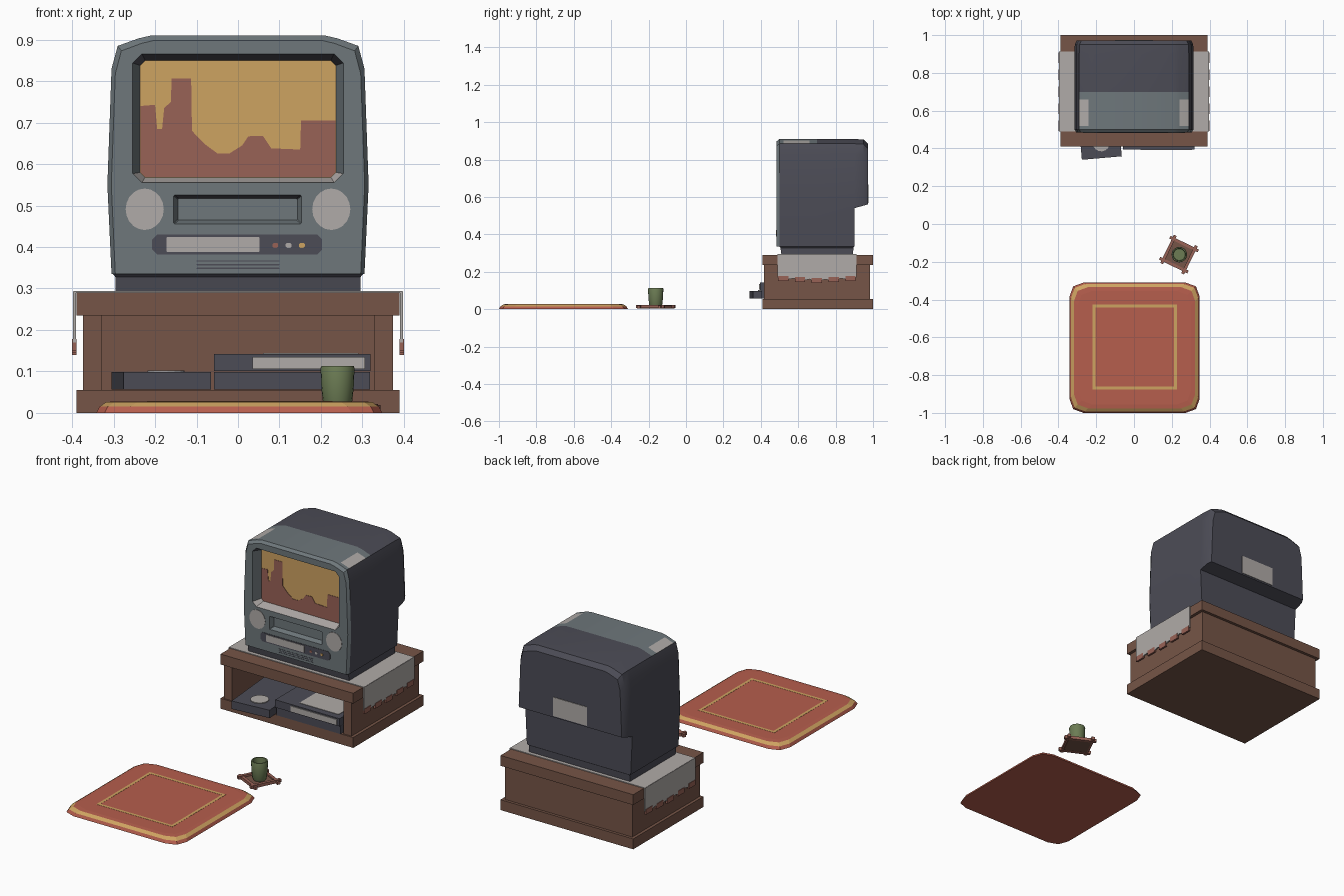
import bpy, bmesh, math
from mathutils import Matrix, Vector

if "Cube" in bpy.data.objects:
    bpy.data.objects.remove(bpy.data.objects["Cube"])


def material(name, r, g, b):
    m = bpy.data.materials.new(name)
    lin = [((c / 255 + 0.055) / 1.055) ** 2.4 for c in (r, g, b)]
    m.diffuse_color = (*lin, 1)
    m.use_nodes = True
    m.node_tree.nodes["Principled BSDF"].inputs["Base Color"].default_value = m.diffuse_color
    return m


WOOD = material("brown wood", 118, 85, 71)
DARK = material("dark plastic", 76, 76, 86)
GREY = material("grey plastic", 110, 119, 123)
LIGHT = material("pale grey", 176, 171, 168)
YELLOW = material("ochre yellow", 206, 163, 97)
MAUVE = material("dusty brown", 152, 98, 86)
RED = material("brick red", 182, 94, 77)
GREEN = material("moss green", 108, 124, 84)


def finish(name, bm, mats, rule=None):
    bmesh.ops.remove_doubles(bm, verts=bm.verts[:], dist=1e-5)
    bmesh.ops.recalc_face_normals(bm, faces=bm.faces[:])
    bm.normal_update()
    if rule:
        for f in bm.faces:
            f.material_index = rule(f.calc_center_median(), f.normal)
    me = bpy.data.meshes.new(name)
    bm.to_mesh(me)
    bm.free()
    for m in mats:
        me.materials.append(m)
    ob = bpy.data.objects.new(name, me)
    bpy.context.collection.objects.link(ob)
    return ob


def loft(name, rings, mats, rule=None):
    """Skin a stack of equal-length closed rings and cap both ends."""
    bm = bmesh.new()
    vs = [[bm.verts.new(p) for p in ring] for ring in rings]
    n = len(vs[0])
    for a, b in zip(vs, vs[1:]):
        for i in range(n):
            bm.faces.new((a[i], a[(i + 1) % n], b[(i + 1) % n], b[i]))
    bm.faces.new(vs[0])
    bm.faces.new(vs[-1])
    return finish(name, bm, mats, rule)


def box(name, x0, x1, y0, y1, z0, z1, mat):
    bm = bmesh.new()
    bmesh.ops.create_cube(bm, size=1)
    bm.transform(Matrix.Translation(((x0 + x1) / 2, (y0 + y1) / 2, (z0 + z1) / 2))
                 @ Matrix.Diagonal((x1 - x0, y1 - y0, z1 - z0, 1)))
    return finish(name, bm, [mat])


def plate(name, pts, y, mat, t=0.004):
    """Flat xz outline standing out by t in front of the plane y."""
    return loft(name, [[(x, y - t, z) for x, z in pts],
                       [(x, y + 0.002, z) for x, z in pts]], [mat])


def octagon(x0, x1, z0, z1, c):
    return [(x0 + c, z0), (x1 - c, z0), (x1, z0 + c), (x1, z1 - c),
            (x1 - c, z1), (x0 + c, z1), (x0, z1 - c), (x0, z0 + c)]


def circle(cx, cy, rx, ry, n):
    return [(cx + rx * math.cos(2 * math.pi * i / n),
             cy + ry * math.sin(2 * math.pi * i / n)) for i in range(n)]


# Wooden stand, open at the front
box("stand_bottom", -0.39, 0.39, 0.41, 1.0, 0, 0.055, WOOD)
box("stand_top", -0.39, 0.39, 0.41, 1.0, 0.235, 0.29, WOOD)
box("stand_back", -0.33, 0.33, 0.95, 0.985, 0.055, 0.235, WOOD)
for s, side in ((-1, "left"), (1, "right")):
    x = sorted((s * 0.328, s * 0.374))
    box("stand_side_" + side, *x, 0.418, 0.985, 0.055, 0.235, WOOD)

# Cloth runner with hanging ends and a patterned hem
box("cloth_top", -0.397, 0.397, 0.49, 0.912, 0.289, 0.294, LIGHT)
for s, side in ((-1, "left"), (1, "right")):
    hem = [(0.49 + 0.422 * i / 20,
            0.152 + 0.012 * abs(i - 10) / 10 + (0.006 if i % 4 == 0 else 0))
           for i in range(21)]
    outline = [(0.49, 0.293)] + hem + [(0.912, 0.293)]
    loft("cloth_end_" + side,
         [[(s * xx, y, z) for y, z in outline] for xx in (0.391, 0.398)], [LIGHT])
    for i in range(5):
        y = 0.521 + 0.09 * i
        drop = 0.010 * abs(i - 2) / 2
        x = sorted((s * 0.390, s * 0.400))
        box(f"cloth_hem_{side}_{i}", *x, y - 0.029, y + 0.026,
            0.140 + drop, 0.168 + drop, MAUVE)

# Television cabinet lofted from front to back
HALF = [(0.305, 0.335), (0.315, 0.55), (0.305, 0.83),
        (0.29, 0.885), (0.24, 0.903), (0.21, 0.91)]


def section(y, sx=1.0, drop=0.0, zb=None):
    h = list(HALF)
    if zb:
        h[0], h[1] = (0.3145, zb), (0.315, zb + 0.01)
    h = [(x * sx, z - (drop if z > 0.8 else 0)) for x, z in h]
    return [(x, y, z) for x, z in h] + [(-x, y, z) for x, z in reversed(h)]


def cabinet_colour(c, n):
    if n.y < -0.35:
        return 1
    if c.y < 0.70 and n.z > 0.3:
        return 2 if 0.24 < abs(c.x) < 0.30 and 0.52 < c.y < 0.66 else 1
    return 0


CAB = [DARK, GREY, LIGHT, YELLOW]
F = 0.485
cabinet = loft("television_cabinet",
               [section(F, 0.97, 0.012), section(0.50), section(0.52), section(0.66),
                section(0.70), section(0.90), section(0.90, zb=0.54),
                section(0.95, 0.995, 0.003, 0.554), section(0.972, 0.96, 0.025, 0.56)],
               CAB, cabinet_colour)


def cut(target, name, outer, inner, depth, rule):
    """Sink a tapered recess into the front face."""
    # widen the mouth slightly where the cutter leaves the face
    rings = [[(x, F - 0.01, z) for x, z in outer], [(x, F, z) for x, z in outer],
             [(x, F + depth, z) for x, z in inner]]
    tool = loft(name, rings, CAB, rule)
    tool.hide_render = True
    mod = target.modifiers.new("recess", "BOOLEAN")
    mod.operation, mod.solver, mod.object = "DIFFERENCE", "EXACT", tool
    dg = bpy.context.evaluated_depsgraph_get()
    me = bpy.data.meshes.new_from_object(target.evaluated_get(dg))
    target.modifiers.clear()
    target.data = me
    bpy.data.objects.remove(tool)


def screen_colour(c, n):
    if n.y > 0.9:
        return 3
    return 2 if n.z < -0.6 else (0 if n.z > 0.6 else 1)


cut(cabinet, "screen_cutter", octagon(-0.254, 0.254, 0.555, 0.866, 0.022),
    octagon(-0.236, 0.236, 0.568, 0.85, 0.012), 0.05, screen_colour)
cut(cabinet, "slot_cutter", octagon(-0.155, 0.153, 0.456, 0.525, 0.002),
    octagon(-0.145, 0.143, 0.465, 0.517, 0.002), 0.025,
    lambda c, n: 0 if n.z > 0.6 else 1)

# Skyline picture on the screen
skyline = [(-0.235, 0.74), (-0.2, 0.743), (-0.195, 0.685), (-0.183, 0.685),
           (-0.178, 0.735), (-0.162, 0.75), (-0.16, 0.806), (-0.113, 0.806),
           (-0.111, 0.68), (-0.08, 0.648), (-0.05, 0.626), (-0.02, 0.626),
           (0.01, 0.645), (0.025, 0.667), (0.06, 0.668), (0.08, 0.638),
           (0.15, 0.635), (0.152, 0.705), (0.235, 0.705), (0.235, 0.58),
           (0.224, 0.569), (-0.224, 0.569), (-0.235, 0.58)]
plate("screen_skyline", skyline, F + 0.05, MAUVE, 0.002)

# Front panel details
for s, side in ((-1, "left"), (1, "right")):
    plate("speaker_" + side, circle(s * 0.225, 0.491, 0.046, 0.05, 20), F, LIGHT, 0.002)
plate("control_strip", octagon(-0.207, 0.203, 0.382, 0.43, 0.012), F, DARK, 0.002)
plate("control_dial", octagon(-0.173, 0.052, 0.388, 0.424, 0.002), F, LIGHT, 0.004)
for i, (x, m) in enumerate(((0.09, MAUVE), (0.122, LIGHT), (0.154, YELLOW))):
    plate(f"button_{i}", octagon(x - 0.007, x + 0.007, 0.398, 0.410, 0.003), F, m, 0.004)
for i in range(3):
    z = 0.347 + 0.009 * i
    plate(f"vent_{i}", octagon(-0.1, 0.1, z, z + 0.003, 0.001), F, DARK, 0.001)

# Rear label and tapered foot
box("rear_label", -0.1, 0.1, 0.966, 0.975, 0.568, 0.668, LIGHT)
loft("television_foot",
     [[(-x, a, z), (x, a, z), (x, b, z), (-x, b, z)] for x, a, b, z in
      ((0.296, 0.51, 0.893, 0.292), (0.296, 0.505, 0.895, 0.328),
       (0.303, 0.496, 0.9, 0.337))], [DARK])

# Boxes on the shelf
box("shelf_box_lower", -0.058, 0.318, 0.405, 0.75, 0.056, 0.099, DARK)
box("shelf_box_upper", -0.058, 0.32, 0.395, 0.74, 0.101, 0.142, DARK)
box("shelf_box_label", 0.035, 0.306, 0.391, 0.397, 0.106, 0.135, LIGHT)
box("shelf_box_top_label", 0.06, 0.29, 0.43, 0.66, 0.141, 0.144, LIGHT)
console = box("shelf_console", 0, 0.212, 0, 0.34, 0, 0.042, DARK)
disc = loft("shelf_console_disc",
            [[(x, y, z) for x, y in circle(0.11, 0.08, 0.045, 0.045, 16)]
             for z in (0.041, 0.046)], [LIGHT])
for o in (console, disc):
    o.location = (-0.276, 0.34, 0.056)
    o.rotation_euler.z = math.radians(5)


# Floor cushion with piping
def pad(h, z, cx=0.003, cy=-0.655):
    q = [(h, h - 0.075), (h - 0.02, h - 0.02), (h - 0.075, h)]
    pts = []
    for k in range(4):
        for x, y in q:
            for _ in range(k):
                x, y = -y, x
            pts.append((cx + x, cy + y, z))
    return pts


loft("cushion", [pad(0.345, 0), pad(0.337, 0.015), pad(0.321, 0.026), pad(0.30, 0.028)],
     [RED, YELLOW], lambda c, n: 1 if 0.017 < c.z < 0.0255 else 0)
for i, (x0, x1, y0, y1) in enumerate(((-0.22, 0.228, -0.875, -0.86), (-0.22, 0.228, -0.442, -0.427),
                                      (-0.22, -0.205, -0.86, -0.442), (0.213, 0.228, -0.86, -0.442))):
    box(f"cushion_piping_{i}", x0, x1, y0, y1, 0.026, 0.0288, YELLOW)

# Little tray with crossing rails
tray = [box("tray_base", -0.06, 0.06, -0.06, 0.06, 0.004, 0.012, WOOD)]
for i, s in enumerate((-0.062, 0.062)):
    tray.append(box(f"tray_rail_long_{i}", -0.083, 0.083, s - 0.008, s + 0.008, 0.003, 0.019, MAUVE))
    tray.append(box(f"tray_rail_cross_{i}", s - 0.008, s + 0.008, -0.083, 0.083, 0.006, 0.022, MAUVE))
for o in tray:
    o.location = (0.238, -0.162, 0)
    o.rotation_euler.z = math.radians(-26)

# Hollow cup
cup = loft("cup", [[(x, y, z) for x, y in circle(0.24, -0.162, r, r, 20)] for r, z in
                   ((0.03, 0.012), (0.035, 0.024), (0.039, 0.06), (0.041, 0.108),
                    (0.039, 0.113), (0.033, 0.113), (0.031, 0.08))], [GREEN])

# Soft shading with crisp edges
for o in (cabinet, cup):
    bpy.ops.object.select_all(action="DESELECT")
    o.select_set(True)
    bpy.context.view_layer.objects.active = o
    bpy.ops.object.shade_smooth_by_angle(angle=math.radians(30))
